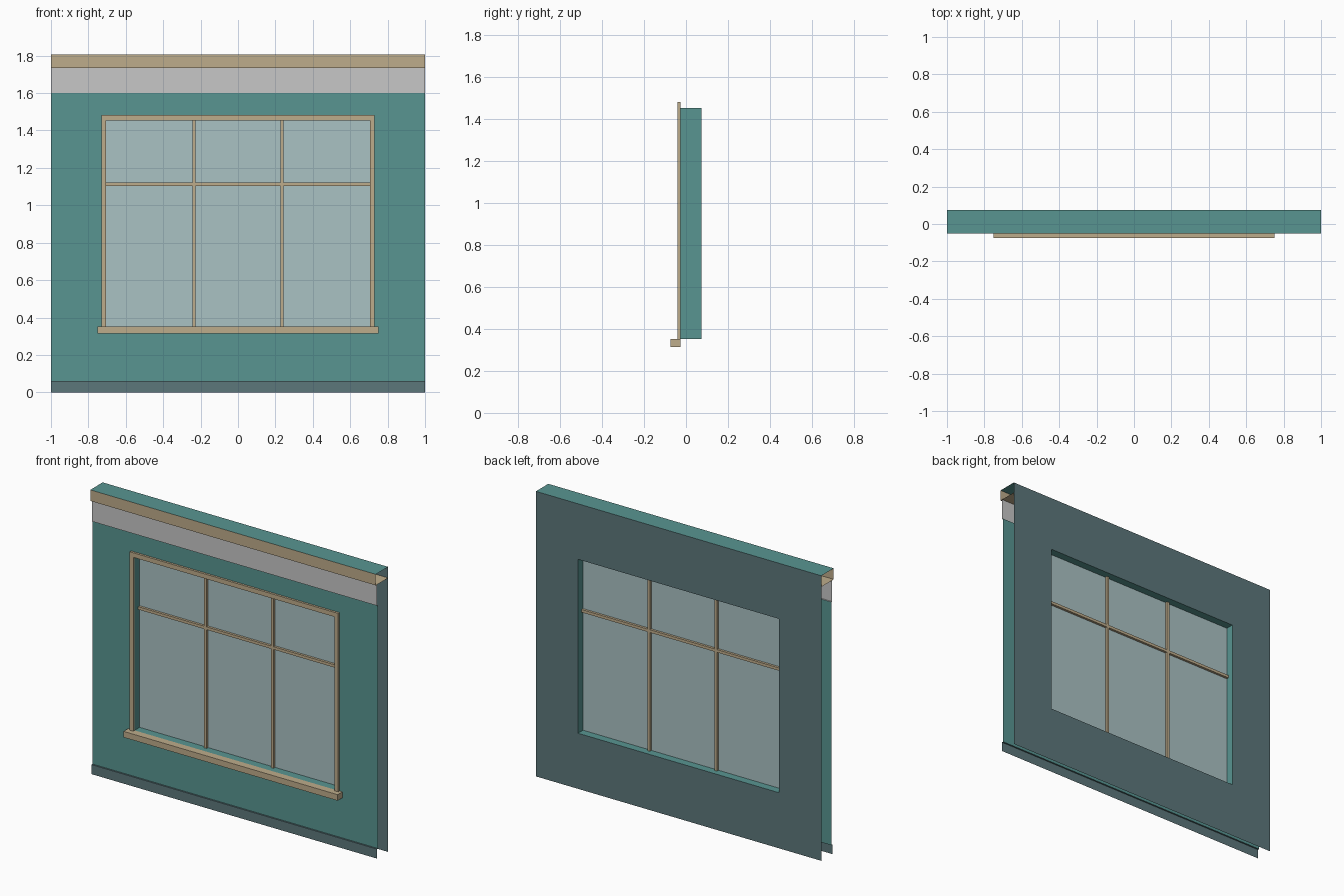
import bpy
import bmesh

if "Cube" in bpy.data.objects:
    bpy.data.objects.remove(bpy.data.objects["Cube"], do_unlink=True)


def material(name, rgb):
    linear = [(c / 255 / 12.92 if c < 11 else ((c / 255 + 0.055) / 1.055) ** 2.4) for c in rgb]
    mat = bpy.data.materials.new(name)
    mat.use_nodes = True
    mat.diffuse_color = (*linear, 1)
    mat.node_tree.nodes["Principled BSDF"].inputs["Base Color"].default_value = (*linear, 1)
    return mat


TEAL = material("teal wall", (88, 149, 145))
SLATE = material("slate", (92, 119, 123))
TAN = material("tan wood", (190, 172, 139))
GREY = material("light grey", (199, 199, 199))
GLASS = material("pale glass", (170, 194, 196))

# Main planes and the window opening
FRONT, BACK = -0.027, 0.074
HALF = 0.705
BOTTOM, TOP = 0.352, 1.453
BASE_Z, BAND_Z, FASCIA_Z, ROOF_Z = 0.06, 1.6, 1.735, 1.805
FASCIA_Y = -0.05


def finish(name, bm, mat):
    mesh = bpy.data.meshes.new(name)
    bm.to_mesh(mesh)
    bm.free()
    mesh.materials.append(mat)
    obj = bpy.data.objects.new(name, mesh)
    bpy.context.collection.objects.link(obj)
    return obj


def strip(name, profile, mat, half=1.0):
    """Sheet swept along x from (y, z) points; facing left of travel seen from +x."""
    bm = bmesh.new()
    rows = [[bm.verts.new((x, y, z)) for x in (-half, half)] for y, z in profile]
    for a, b in zip(rows, rows[1:]):
        bm.faces.new((a[0], a[1], b[1], b[0]))
    return finish(name, bm, mat)


def holed_panel(name, y, low, high, mat, flip=False):
    """Flat wall sheet with the window opening left out."""
    bm = bmesh.new()
    outer = [(-1, low), (1, low), (1, high), (-1, high)]
    inner = [(-HALF, BOTTOM), (HALF, BOTTOM), (HALF, TOP), (-HALF, TOP)]
    o = [bm.verts.new((x, y, z)) for x, z in outer]
    i = [bm.verts.new((x, y, z)) for x, z in inner]
    for k in range(4):
        n = (k + 1) % 4
        face = bm.faces.new((o[k], o[n], i[n], i[k]))
        if flip:
            face.normal_flip()
    return finish(name, bm, mat)


def box(name, x, y, z, mat):
    bm = bmesh.new()
    bmesh.ops.create_cube(bm, size=1)
    for v in bm.verts:
        v.co = [(r[0] + r[1]) / 2 + c * (r[1] - r[0]) for c, r in zip(v.co, (x, y, z))]
    return finish(name, bm, mat)


# Wall shell, open at both ends and underneath
holed_panel("front_wall", FRONT, BASE_Z, BAND_Z, TEAL)
holed_panel("back_wall", BACK, 0, ROOF_Z, SLATE, flip=True)
strip("wall_top", [(FASCIA_Y, ROOF_Z), (BACK, ROOF_Z)], TEAL)
strip("baseboard", [(FRONT - 0.01, 0), (FRONT - 0.01, BASE_Z), (FRONT, BASE_Z)], SLATE)
strip("upper_band", [(FRONT, BAND_Z), (FRONT - 0.008, BAND_Z), (FRONT - 0.008, FASCIA_Z)], GREY)
strip("fascia", [(BACK, FASCIA_Z), (FASCIA_Y, FASCIA_Z), (FASCIA_Y, ROOF_Z)], TAN)

# Window reveal lining the opening
bm = bmesh.new()
corners = [(-HALF, BOTTOM), (HALF, BOTTOM), (HALF, TOP), (-HALF, TOP)]
rings = [[bm.verts.new((x, y, z)) for x, z in corners] for y in (FRONT, BACK)]
for k in range(4):
    n = (k + 1) % 4
    bm.faces.new((rings[0][k], rings[0][n], rings[1][n], rings[1][k]))
finish("window_reveal", bm, TEAL)

# Glass pane and glazing bars halfway through the wall
MID = (FRONT + BACK) / 2
strip("glass_pane", [(MID, BOTTOM), (MID, TOP)], GLASS, HALF)
bar_y = (MID - 0.015, MID + 0.015)
for side, x in (("right", -HALF / 3), ("left", HALF / 3)):
    box(side + "_glazing_bar", (x - 0.009, x + 0.009), bar_y, (BOTTOM, TOP), TAN)
box("cross_glazing_bar", (-HALF, HALF), bar_y, (1.104, 1.122), TAN)

# Casing on three sides and the projecting sill
casing_y = (-0.041, FRONT)
for side, s in (("right", -1), ("left", 1)):
    box(side + "_casing", sorted((s * HALF, s * 0.73)), casing_y, (BOTTOM, TOP), TAN)
box("top_casing", (-0.73, 0.73), casing_y, (TOP, 1.482), TAN)
box("window_sill", (-0.75, 0.75), (-0.074, FRONT), (0.314, BOTTOM), TAN)
